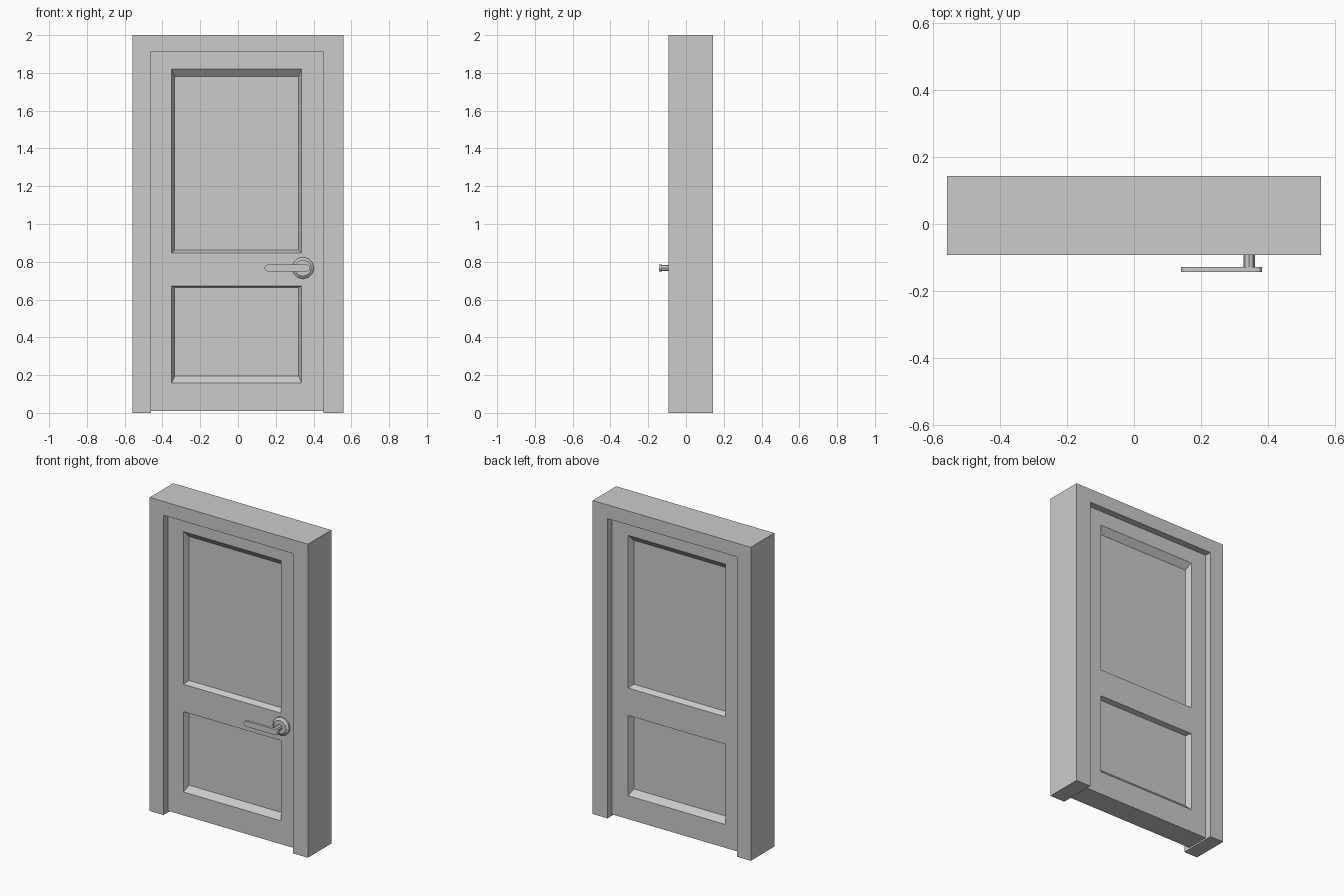
import bpy, bmesh
from math import pi, sin, cos

if "Cube" in bpy.data.objects:
    bpy.data.objects.remove(bpy.data.objects["Cube"])

Y_FRONT, Y_BACK = -0.093, 0.144      # frame depth
D_FRONT, D_BACK = -0.048, 0.101      # door faces
X0, X1, Z0, Z1 = -0.461, 0.453, 0.01, 1.912   # door opening
HX, HZ = 0.344, 0.767                # handle centre


def finish(bm, name):
    bmesh.ops.remove_doubles(bm, verts=bm.verts, dist=1e-5)
    bmesh.ops.recalc_face_normals(bm, faces=bm.faces)
    mesh = bpy.data.meshes.new(name)
    bm.to_mesh(mesh)
    bm.free()
    obj = bpy.data.objects.new(name, mesh)
    bpy.context.collection.objects.link(obj)
    return obj


def quad(bm, pts):
    bm.faces.new([bm.verts.new(p) for p in pts])


def extrude_outline(name, outline, y0, y1):
    """Extrude an XZ outline from y0 to y1."""
    bm = bmesh.new()
    face = bm.faces.new([bm.verts.new((x, y0, z)) for x, z in outline])
    ext = bmesh.ops.extrude_face_region(bm, geom=[face])["geom"]
    verts = [v for v in ext if isinstance(v, bmesh.types.BMVert)]
    bmesh.ops.translate(bm, verts=verts, vec=(0, y1 - y0, 0))
    return finish(bm, name)


def lathe(name, rings, sides):
    """Stack of (radius, y) rings around the handle axis."""
    bm = bmesh.new()
    loops = [[bm.verts.new((HX + r * cos(2 * pi * i / sides), y,
                            HZ + r * sin(2 * pi * i / sides)))
              for i in range(sides)] for r, y in rings]
    for a, b in zip(loops, loops[1:]):
        for i in range(sides):
            j = (i + 1) % sides
            bm.faces.new((a[i], a[j], b[j], b[i]))
    bm.faces.new(loops[0])
    bm.faces.new(loops[-1])
    return finish(bm, name)


# Frame: two jambs and a head
extrude_outline("door_frame",
                [(-0.558, 0), (X0, 0), (X0, Z1), (X1, Z1), (X1, 0),
                 (0.558, 0), (0.558, 2), (-0.558, 2)], Y_FRONT, Y_BACK)

# Door leaf: grid of stiles and rails with sloped, sunken panels on both sides
xs = [X0, -0.351, 0.337, X1]
zs = [Z0, 0.159, 0.671, 0.846, 1.82, Z1]
panel_inner = {1: (0.194, 0.665), 3: (0.862, 1.78)}   # row -> sunken z range
DEPTH = 0.034


def rect(x0, x1, z0, z1, y):
    return [(x0, y, z0), (x1, y, z0), (x1, y, z1), (x0, y, z1)]


bm = bmesh.new()
for y, inward in ((D_FRONT, 1), (D_BACK, -1)):
    for i in range(3):
        for j in range(5):
            outer = rect(xs[i], xs[i + 1], zs[j], zs[j + 1], y)
            if i == 1 and j in panel_inner:
                inner = rect(-0.335, 0.321, *panel_inner[j], y + inward * DEPTH)
                for k in range(4):
                    n = (k + 1) % 4
                    quad(bm, (outer[k], outer[n], inner[n], inner[k]))
                quad(bm, inner)
            else:
                quad(bm, outer)
# Door edges
for j in range(5):
    for x in (X0, X1):
        quad(bm, [(x, D_FRONT, zs[j]), (x, D_BACK, zs[j]),
                  (x, D_BACK, zs[j + 1]), (x, D_FRONT, zs[j + 1])])
for i in range(3):
    for z in (Z0, Z1):
        quad(bm, [(xs[i], D_FRONT, z), (xs[i + 1], D_FRONT, z),
                  (xs[i + 1], D_BACK, z), (xs[i], D_BACK, z)])
finish(bm, "door_leaf")

# Handle: rose, neck and rounded lever
lathe("handle_rose", [(0.058, D_FRONT + 0.002), (0.058, -0.058), (0.043, -0.069)], 12)
lathe("handle_neck", [(0.017, -0.066), (0.017, -0.13)], 8)

R, LEFT, RIGHT = 0.018, 0.14, 0.382
ends = [(RIGHT - R, -pi / 2), (LEFT + R, pi / 2)]
outline = [(cx + R * cos(a0 + pi * k / 6), HZ + R * sin(a0 + pi * k / 6))
           for cx, a0 in ends for k in range(7)]
extrude_outline("handle_lever", outline, -0.144, -0.128)
